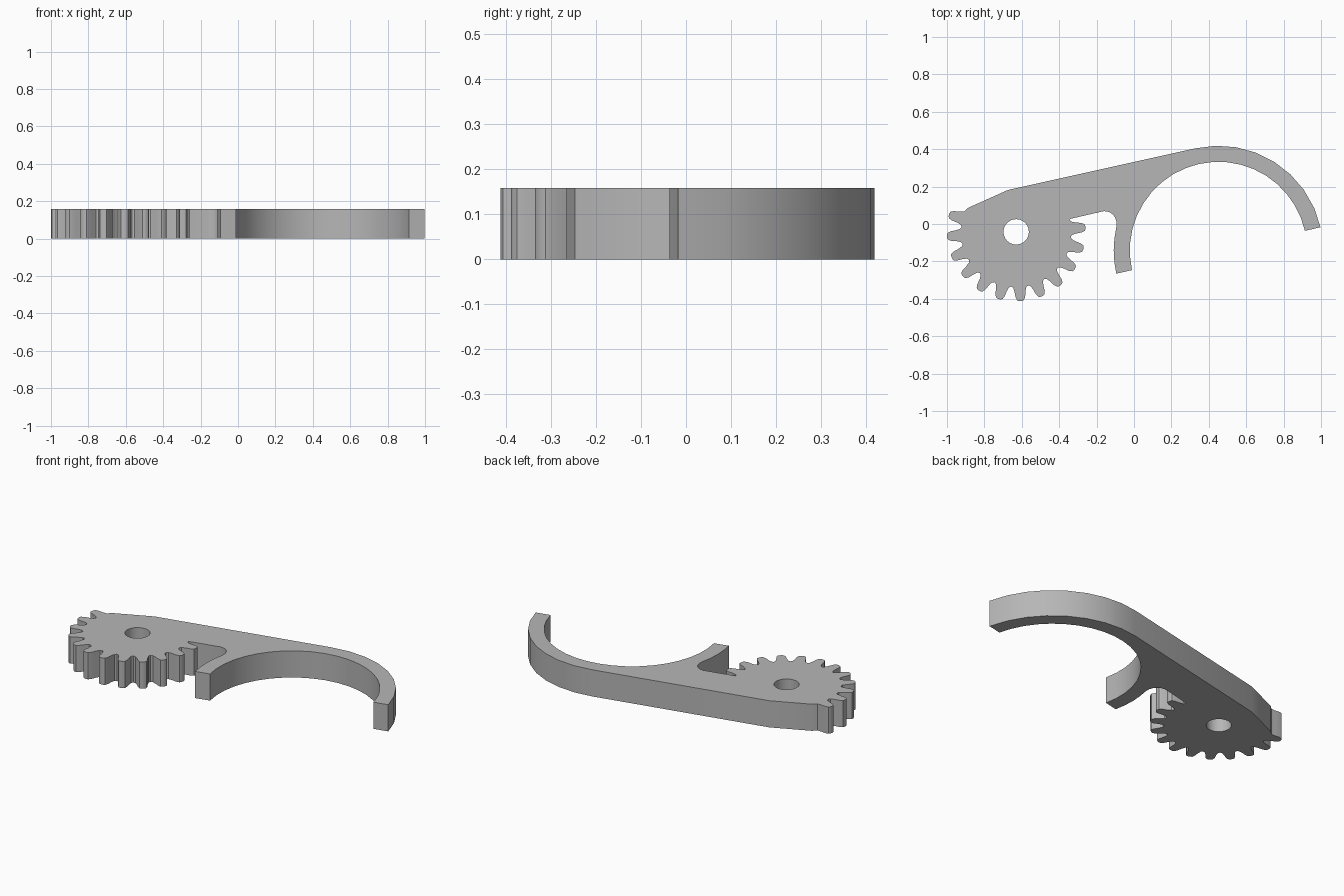
import bpy, bmesh, math

cube = bpy.data.objects.get("Cube")
if cube:
    bpy.data.objects.remove(cube, do_unlink=True)

HEIGHT = 0.158
GEAR = (-0.63, -0.042)      # gear centre
RING = (0.4515, -0.1415)    # grip arc centre
R_IN, R_OUT = 0.474, 0.56
TILT = 12.8                 # tilt of the whole arm in degrees
TEETH, PHASE = 20, 3.7


def polar(centre, r, deg):
    a = math.radians(deg)
    return (centre[0] + r * math.cos(a), centre[1] + r * math.sin(a))


def arc(centre, r, start, end, steps):
    return [polar(centre, r, start + (end - start) * i / steps) for i in range(steps + 1)]


# Toothed part of the outline, clockwise; the arm covers the remaining teeth
tooth = [(0.293, 9), (0.3, 6.8), (0.322, 5.2), (0.35, 4.2), (0.367, 2.8), (0.371, 1)]
tooth += [(r, -a) for r, a in reversed(tooth)]
outline = []
for k in range(12):
    outline += [polar(GEAR, r, PHASE - k * 360 / TEETH + a)
                for r, a in (tooth if k == 0 else tooth[1:])]

# Straight back of the arm, then the semicircular grip
outline += [(-0.888, 0.086), (-0.674, 0.182)]
outline += arc(RING, R_OUT, TILT + 90, TILT, 8)
outline += arc(RING, R_IN, TILT, TILT + 180, 20)
outline += arc(RING, R_OUT, TILT + 180, 167, 4)

# Rounded inner corner between grip and gear
outline += [(-0.094, 0.015), (-0.103, 0.038), (-0.116, 0.054),
            (-0.135, 0.065), (-0.16, 0.069), (-0.342, 0.027)]
hole = arc(GEAR, 0.068, 0, 345, 23)

# Filled flat curve with a hole, extruded to a plate
curve = bpy.data.curves.new("geared_lever", "CURVE")
curve.dimensions = "2D"
curve.fill_mode = "BOTH"
curve.extrude = HEIGHT / 2
for points in (outline, hole):
    spline = curve.splines.new("POLY")
    spline.points.add(len(points) - 1)
    for p, (x, y) in zip(spline.points, points):
        p.co = (x, y, 0, 1)
    spline.use_cyclic_u = True
lever = bpy.data.objects.new("geared_lever", curve)
bpy.context.collection.objects.link(lever)
bpy.ops.object.select_all(action="DESELECT")
lever.select_set(True)
bpy.context.view_layer.objects.active = lever
bpy.ops.object.convert(target="MESH")
lever = bpy.context.object

# Weld the caps to the walls and stand the plate on the ground
bm = bmesh.new()
bm.from_mesh(lever.data)
bmesh.ops.remove_doubles(bm, verts=bm.verts, dist=0.0001)
bmesh.ops.translate(bm, verts=bm.verts, vec=(0, 0, HEIGHT / 2))
bmesh.ops.recalc_face_normals(bm, faces=bm.faces)
bm.to_mesh(lever.data)
bm.free()

# Plain grey
grey = bpy.data.materials.new("grey")
grey.use_nodes = True
colour = (0.47, 0.47, 0.47, 1)
grey.diffuse_color = colour
grey.node_tree.nodes["Principled BSDF"].inputs["Base Color"].default_value = colour
lever.data.materials.clear()
lever.data.materials.append(grey)
bpy.ops.object.shade_smooth_by_angle(angle=math.radians(30))
